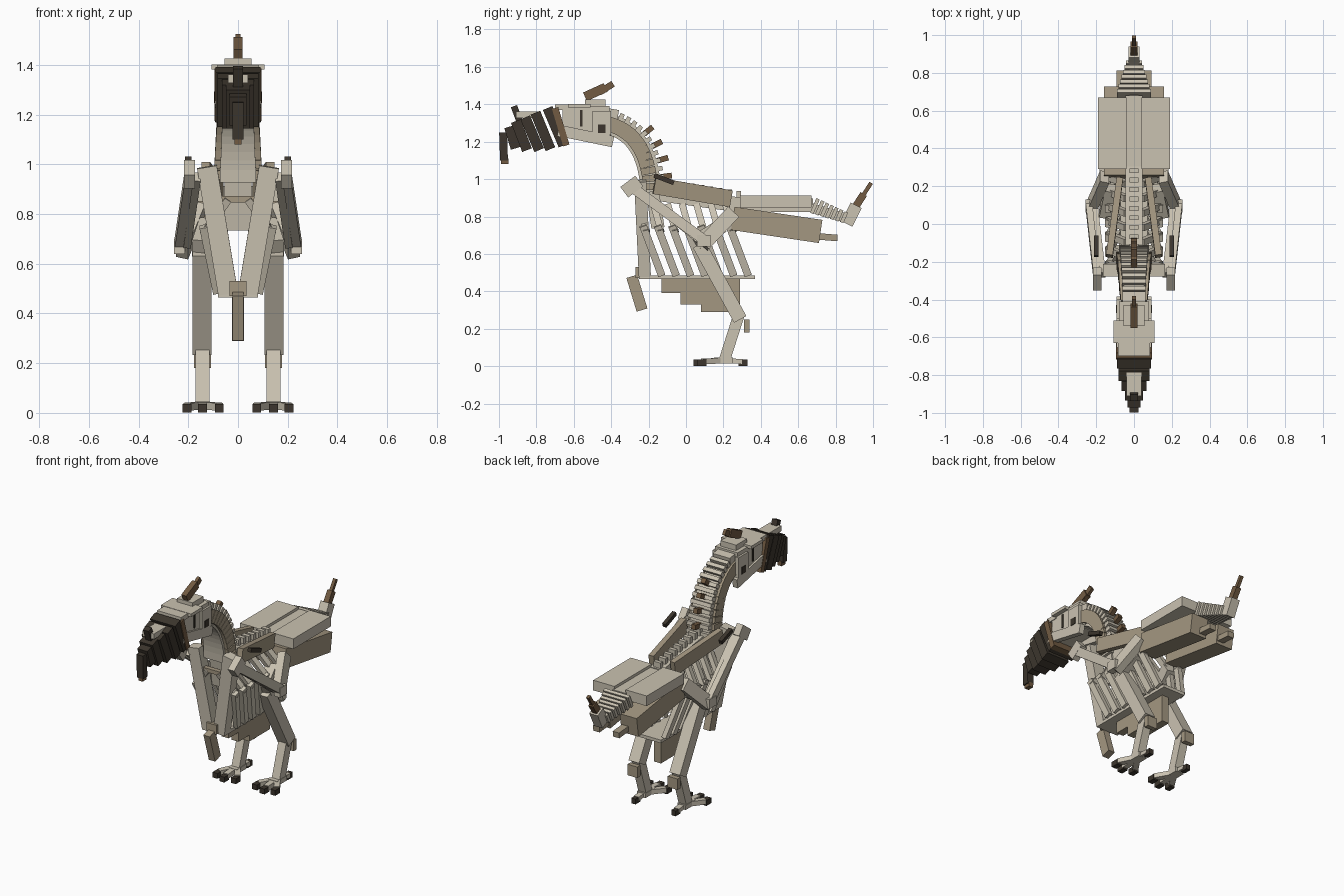
import bpy, bmesh
from mathutils import Vector, Matrix

cube = bpy.data.objects.get("Cube")
if cube:
    bpy.data.objects.remove(cube, do_unlink=True)


def material(name, *rgb):
    mat = bpy.data.materials.new(name)
    mat.use_nodes = True
    mat.diffuse_color = (*rgb, 1)
    mat.node_tree.nodes["Principled BSDF"].inputs["Base Color"].default_value = (*rgb, 1)
    return mat


bone = material("pale bone", .59, .54, .44)
tan = material("tan bone", .37, .31, .22)
dark = material("dark beak", .045, .036, .026)
brown = material("brown horn", .17, .105, .055)


def bar(name, mat, start, end, width, depth, taper=1):
    """Box running from start to end; width lies sideways, depth across."""
    start, end = Vector(start), Vector(end)
    along = end - start
    axis = along.normalized()
    side = Vector((1, 0, 0))
    side = (side - axis * side.dot(axis)).normalized()
    turn = Matrix((side, axis.cross(side), axis)).transposed().to_4x4()
    bm = bmesh.new()
    bmesh.ops.create_cube(bm, size=1)
    for v in bm.verts:
        scale = taper if v.co.z > 0 else 1
        v.co = Vector((v.co.x * width * scale, v.co.y * depth * scale, v.co.z * along.length))
    bm.transform(Matrix.Translation((start + end) / 2) @ turn)
    mesh = bpy.data.meshes.new(name)
    bm.to_mesh(mesh)
    bm.free()
    mesh.materials.append(mat)
    obj = bpy.data.objects.new(name, mesh)
    bpy.context.collection.objects.link(obj)


def mid(name, mat, start, end, width, depth, taper=1):
    """Bar on the centre line, given by (y, z) points."""
    bar(name, mat, (0, *start), (0, *end), width, depth, taper)


def pair(name, mat, start, end, width, depth, taper=1):
    """Mirrored bars on the left and right."""
    for label, sign in (("left", 1), ("right", -1)):
        a, b = [(sign * p[0], p[1], p[2]) for p in (start, end)]
        bar(label + "_" + name, mat, a, b, width, depth, taper)


def along_path(points, t):
    """Point and direction at fraction t of a quadratic curve."""
    a, b, c = (Vector(p) for p in points)
    place = a * (1 - t) ** 2 + b * 2 * t * (1 - t) + c * t * t
    heading = ((b - a) * (1 - t) + (c - b) * t).normalized()
    return place, heading


# Skull, jaw and eyes
mid("skull", bone, (-.66, 1.31), (-.41, 1.31), width=.16, depth=.16)
mid("skull_back", bone, (-.43, 1.31), (-.37, 1.30), width=.12, depth=.14)
mid("brow_plate", bone, (-.63, 1.392), (-.51, 1.392), width=.215, depth=.02)
mid("face_plate", bone, (-.70, 1.385), (-.62, 1.385), width=.17, depth=.03)
mid("horn_base", bone, (-.54, 1.405), (-.43, 1.405), width=.11, depth=.04)
pair("jaw", bone, (.075, -.68, 1.26), (.075, -.39, 1.20), width=.035, depth=.06)
pair("cheek", bone, (.08, -.50, 1.30), (.08, -.40, 1.30), width=.025, depth=.13)
pair("eye", dark, (.09, -.47, 1.27), (.09, -.43, 1.27), width=.012, depth=.045)
pair("temple_slot", dark, (.08, -.56, 1.28), (.08, -.56, 1.37), width=.012, depth=.012)
mid("mouth_rim", brown, (-.70, 1.38), (-.64, 1.18), width=.19, depth=.035)

# Crest horn
mid("crest_lower", brown, (-.54, 1.44), (-.43, 1.49), width=.035, depth=.05)
mid("crest_upper", brown, (-.46, 1.465), (-.39, 1.51), width=.02, depth=.035)

# Beak made of leaning plates that get narrower
plates = [(-.74, 1.38, -.655, 1.18, .18), (-.805, 1.355, -.725, 1.16, .165),
          (-.86, 1.33, -.785, 1.155, .13), (-.91, 1.31, -.85, 1.155, .095),
          (-.945, 1.28, -.91, 1.165, .07)]
for i, (y0, z0, y1, z1, width) in enumerate(plates):
    mid(f"beak_plate_{i + 1}", dark, (y0, z0), (y1, z1), width, depth=.055)
mid("beak_tip", dark, (-.978, 1.25), (-.973, 1.10), width=.045, depth=.042)
mid("beak_point", brown, (-.97, 1.11), (-.97, 1.08), width=.03, depth=.04)
mid("beak_ridge", bone, (-.91, 1.345), (-.78, 1.345), width=.08, depth=.035)
mid("beak_knob", dark, (-.92, 1.39), (-.89, 1.31), width=.04, depth=.035)

# Neck: a curved core with stepped vertebrae and spikes
neck = ((-.40, 1.29), (-.21, 1.23), (-.19, .96))
count = 13
for i in range(count):
    place, heading = along_path(neck, i / (count - 1))
    back = Vector((-heading.y, heading.x))
    grow = i / count
    mid(f"neck_core_{i}", bone, place - heading * .03, place + heading * .03,
        width=.10 + .05 * grow, depth=.11)
    mid(f"neck_vertebra_{i}", bone, place + back * .055 - heading * .012,
        place + back * .055 + heading * .012, width=.12 + .04 * grow, depth=.045)
    pair(f"neck_flank_{i}", tan, (.06 + .025 * grow, *(place - heading * .018)),
         (.06 + .025 * grow, *(place + heading * .018)), width=.025, depth=.08)
    if i in (5, 7, 9, 11):
        mid(f"neck_spike_{i}", brown, place + back * .06, place + back * .12, width=.03, depth=.03)

# Spine, shoulder blades and pelvis
mid("spine", bone, (-.20, .93), (.30, .86), width=.09, depth=.08)
mid("rear_spine", bone, (.28, .86), (.68, .86), width=.09, depth=.07)
for i in range(9):
    y = -.13 + .05 * i
    mid(f"back_vertebra_{i}", bone, (y, .97 - .008 * i), (y + .025, .97 - .008 * i), width=.05, depth=.06)
pair("shoulder_blade", tan, (.13, -.17, .965), (.075, .24, .895), width=.035, depth=.09)
pair("back_slab", bone, (.115, .29, .88), (.115, .67, .88), width=.15, depth=.065)
pair("pelvis", tan, (.10, .25, .79), (.10, .72, .72), width=.12, depth=.125)
pair("pelvis_end", tan, (.07, .69, .695), (.07, .81, .685), width=.045, depth=.035)

# Tail with a rising spike
for i in range(7):
    y, z = .68 + .026 * i, .86 - .01 * i
    mid(f"tail_vertebra_{i}", bone, (y, z), (y + .018, z - .008), width=.18 - .016 * i, depth=.085 - .004 * i)
mid("tail_core", bone, (.66, .85), (.86, .79), width=.05, depth=.05)
mid("tail_block", bone, (.86, .76), (.91, .86), width=.06, depth=.065)
mid("tail_spike_base", brown, (.905, .85), (.95, .92), width=.035, depth=.04)
mid("tail_spike", brown, (.945, .91), (.99, .98), width=.02, depth=.022)

# Chest, ribs and keel
pair("collar_bar", bone, (.125, -.245, .99), (.04, -.22, .48), width=.08, depth=.065)
mid("chest_column", bone, (-.19, 1.0), (-.15, .74), width=.11, depth=.07)
mid("chest_cross", tan, (-.26, .86), (-.23, .86), width=.17, depth=.025)
mid("wishbone", tan, (-.29, .48), (-.235, .30), width=.045, depth=.06)
mid("wishbone_joint", tan, (-.27, .50), (-.20, .50), width=.07, depth=.06)
mid("breast_plate", bone, (-.25, .475), (.37, .475), width=.16, depth=.02)
for i in range(7):
    y = -.25 + .077 * i
    pair(f"upper_rib_{i}", bone, (.04, y, .86), (.14, y + .04, .72), width=.03, depth=.035)
    pair(f"lower_rib_{i}", bone, (.14, y + .02, .75), (.085, y + .12, .485), width=.03, depth=.04)
for i, (front, low) in enumerate(((-.13, .39), (-.03, .33), (.08, .29))):
    mid(f"keel_step_{i}", tan, (front, (low + .47) / 2), (.29, (low + .47) / 2), width=.05, depth=.47 - low)

# Folded wings
pair("forearm", bone, (.195, -.30, .965), (.24, .11, .665), width=.035, depth=.055)
pair("inner_forearm", bone, (.165, -.27, .95), (.205, .07, .68), width=.03, depth=.045)
pair("wing_wrist", bone, (.195, -.33, .93), (.195, -.25, .99), width=.045, depth=.07)
pair("wing_claw", dark, (.20, -.17, 1.02), (.20, -.065, .98), width=.025, depth=.025)
pair("wing_elbow", bone, (.235, .06, .67), (.235, .13, .67), width=.045, depth=.06)
pair("upper_arm", bone, (.225, .09, .65), (.155, .25, .82), width=.05, depth=.08)

# Legs
pair("thigh", bone, (.145, .07, .65), (.145, .29, .25), width=.075, depth=.075)
pair("hip_joint", bone, (.15, .05, .66), (.12, .19, .75), width=.07, depth=.08)
pair("shin", bone, (.143, .285, .28), (.143, .205, .03), width=.055, depth=.06)
pair("heel_cap", tan, (.143, .325, .25), (.143, .325, .18), width=.07, depth=.03)

# Feet with clawed toes
pair("foot_pad", bone, (.143, .15, .03), (.143, .25, .03), width=.06, depth=.03)
for i, (spread, y) in enumerate(((.075, .10), (.143, .08), (.205, .10))):
    pair(f"toe_{i}", bone, (.143, .20, .03), (spread, y, .025), width=.035, depth=.03)
    pair(f"toe_claw_{i}", dark, (spread, y + .01, .018), (spread, y - .04, .018), width=.035, depth=.034)
pair("hind_toe", bone, (.143, .22, .03), (.143, .30, .025), width=.035, depth=.025)
pair("hind_claw", dark, (.143, .28, .018), (.143, .33, .018), width=.03, depth=.034)
